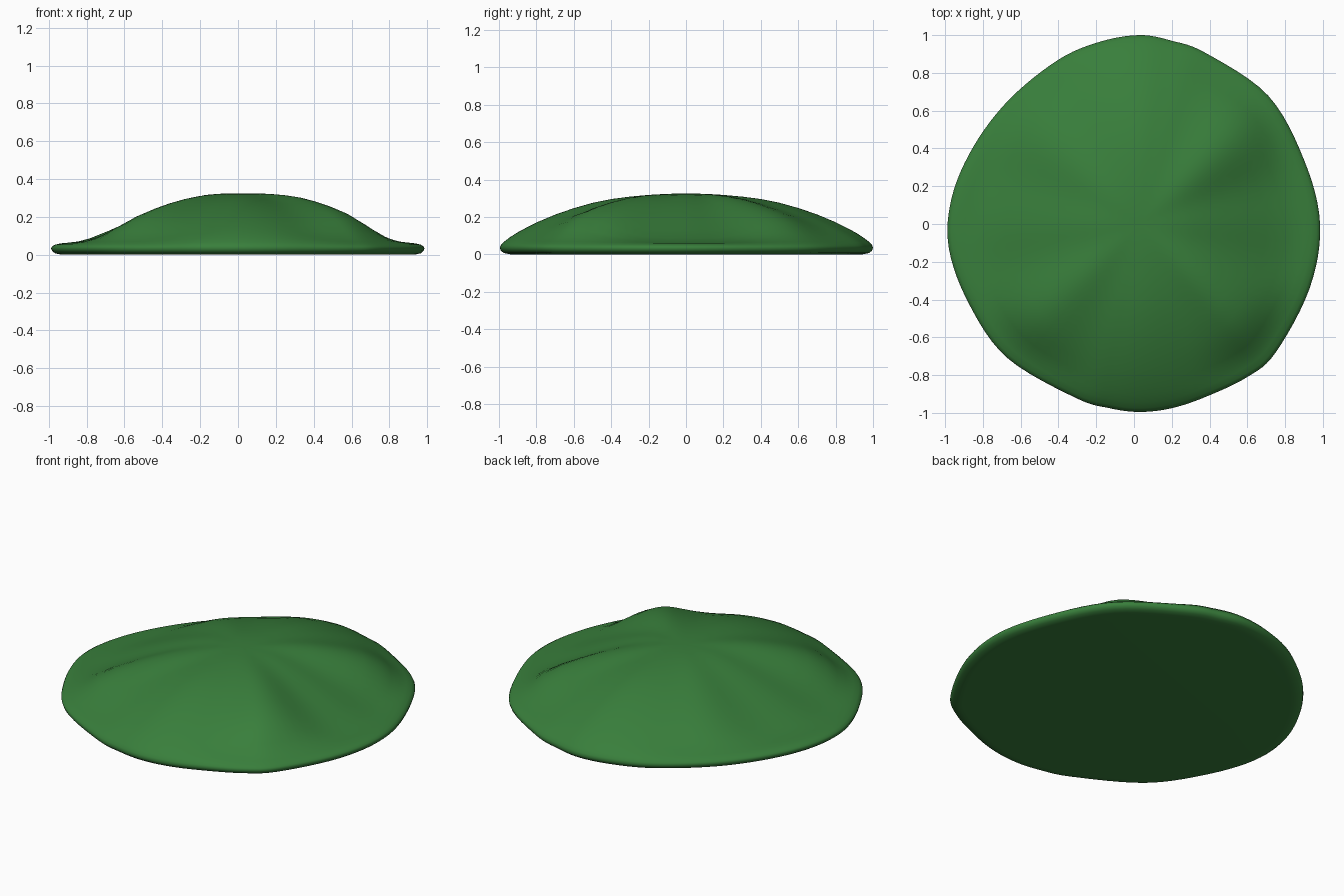
import bpy, bmesh

if "Cube" in bpy.data.objects:
    bpy.data.objects.remove(bpy.data.objects["Cube"])

# Outline seen from above, counter-clockwise
OUTLINE = [(0.985, 0), (0.90, 0.34), (0.71, 0.68), (0.38, 0.905), (0.20, 0.97), (0.03, 1.0),
           (-0.18, 0.965), (-0.40, 0.87), (-0.66, 0.66), (-0.85, 0.41), (-0.965, 0.14),
           (-0.98, -0.13), (-0.87, -0.43), (-0.67, -0.71), (-0.31, -0.92), (-0.13, -0.975),
           (0.03, -0.995), (0.20, -0.975), (0.38, -0.915), (0.60, -0.81), (0.75, -0.68), (0.93, -0.34)]
# Height against radius: flared lip on the sides, round front and back, full corners
S = [0, .1, .2, .3, .4, .5, .6, .7, .8, .86, .91, .95, .98, .995, 1]
SIDE = [.325, .324, .316, .29, .255, .215, .172, .127, .086, .070, .064, .060, .053, .044, .034]
FRONT = [.325, .324, .318, .309, .296, .276, .248, .214, .172, .142, .115, .089, .066, .050, .036]
CORNER = [.325, .324, .321, .315, .304, .286, .262, .231, .180, .130, .090, .069, .056, .045, .035]
FULLNESS = {(1, 1): .85, (1, -1): 1, (-1, 1): .5, (-1, -1): .85}
CX = 0.03


def catmull(a, b, c, d, t):
    return 0.5 * (2 * b + (c - a) * t + (2 * a - 5 * b + 4 * c - d) * t * t
                  + (3 * b - a - 3 * c + d) * t ** 3)


n, steps = len(OUTLINE), 6
rim = []
for i in range(n):
    p = [OUTLINE[(i + k) % n] for k in (-1, 0, 1, 2)]
    for j in range(steps):
        rim.append([catmull(*(q[a] for q in p), j / steps) for a in (0, 1)])

bm = bmesh.new()


def ring(s, side, front, corner):
    out = []
    for x, y in rim:
        dx = x - CX
        w = y * y / (dx * dx + y * y)          # 0 at the sides, 1 at front and back
        c = (4 * w * (1 - w)) ** 2             # 1 on the diagonals
        c *= FULLNESS[(1 if dx > 0 else -1, 1 if y > 0 else -1)]
        z = side + (front - side) * w ** 2
        out.append(bm.verts.new((CX + dx * s, y * s, z + (corner - z) * c)))
    return out


# Dome surface, then the rounded underside edge
rings = [ring(*v) for v in zip(S[1:], SIDE[1:], FRONT[1:], CORNER[1:])]
rings += [ring(s, z, z, z) for s, z in ((.995, .02), (.98, .008), (.95, .001), (.93, 0))]
top = bm.verts.new((CX, 0, SIDE[0]))
m = len(rim)
for i in range(m):
    k = (i + 1) % m
    bm.faces.new((top, rings[0][i], rings[0][k]))
    for a, b in zip(rings, rings[1:]):
        bm.faces.new((a[i], b[i], b[k], a[k]))
bm.faces.new(rings[-1][::-1])
bmesh.ops.recalc_face_normals(bm, faces=bm.faces)
for f in bm.faces:
    f.smooth = True

mesh = bpy.data.meshes.new("grass_mound")
bm.to_mesh(mesh)
bm.free()
mound = bpy.data.objects.new("grass_mound", mesh)
bpy.context.collection.objects.link(mound)
mat = bpy.data.materials.new("grass_green")
mat.diffuse_color = (0.04, 0.21, 0.044, 1)
mat.use_nodes = True
mat.node_tree.nodes["Principled BSDF"].inputs["Base Color"].default_value = mat.diffuse_color
mesh.materials.append(mat)
